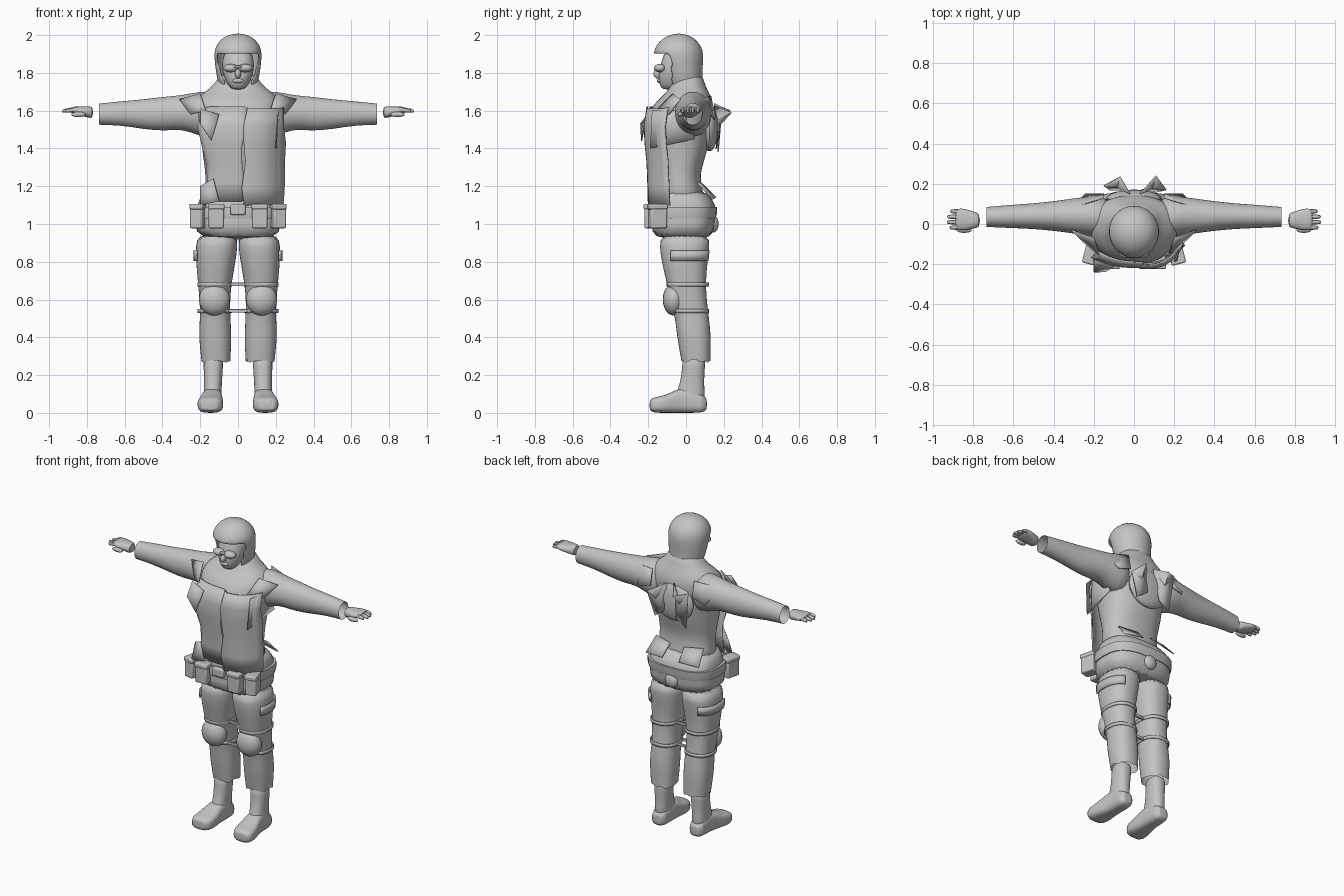
import bpy
import bmesh
import math
import random
from mathutils import Vector

random.seed(4)
if "Cube" in bpy.data.objects:
    bpy.data.objects.remove(bpy.data.objects["Cube"], do_unlink=True)

grey = bpy.data.materials.new("plain grey")
grey.use_nodes = True
grey.diffuse_color = (0.55, 0.55, 0.55, 1)
grey.node_tree.nodes["Principled BSDF"].inputs["Base Color"].default_value = grey.diffuse_color


def finish(name, bm, mirror=False, subdivide=0, thickness=0, bevel=0):
    """Turn a bmesh into a smooth grey object with its modifiers."""
    bmesh.ops.recalc_face_normals(bm, faces=bm.faces)
    mesh = bpy.data.meshes.new(name)
    bm.to_mesh(mesh)
    bm.free()
    mesh.materials.append(grey)
    obj = bpy.data.objects.new(name, mesh)
    bpy.context.collection.objects.link(obj)
    if mirror:
        obj.modifiers.new("mirror", 'MIRROR').use_mirror_merge = False
    if thickness:
        solid = obj.modifiers.new("thickness", 'SOLIDIFY')
        solid.thickness = thickness
        solid.offset = 0
    if bevel:
        edge = obj.modifiers.new("bevel", 'BEVEL')
        edge.width = bevel
        edge.segments = 2
    if subdivide:
        sub = obj.modifiers.new("subdivision", 'SUBSURF')
        sub.levels = sub.render_levels = subdivide
    bpy.ops.object.select_all(action='DESELECT')
    obj.select_set(True)
    bpy.context.view_layer.objects.active = obj
    bpy.ops.object.shade_smooth_by_angle(angle=math.radians(40))
    return obj


def loft(name, axis, rows, sides=24, power=2.3, caps=(True, True), ragged=0, cut=None, **options):
    """Skin rounded cross-sections; a row is position, then low/high on the two other axes."""
    bm = bmesh.new()
    rings = []
    for index, (pos, a0, a1, b0, b1) in enumerate(rows):
        ring = []
        for k in range(sides):
            angle = math.tau * k / sides
            c, s = math.cos(angle), math.sin(angle)
            a = (a0 + a1) / 2 + (a1 - a0) / 2 * math.copysign(abs(c) ** (2 / power), c)
            b = (b0 + b1) / 2 + (b1 - b0) / 2 * math.copysign(abs(s) ** (2 / power), s)
            p = pos + (random.uniform(-ragged, ragged) if index == 0 else 0)
            ring.append(bm.verts.new({'x': (p, a, b), 'y': (a, p, b), 'z': (a, b, p)}[axis]))
        rings.append(ring)
    for low, high in zip(rings, rings[1:]):
        for k in range(sides):
            n = (k + 1) % sides
            bm.faces.new((low[k], low[n], high[n], high[k]))
    for ring, capped in zip((rings[0], rings[-1]), caps):
        if capped:
            bm.faces.new(ring)
    if cut:
        doomed = [f for f in bm.faces if cut(f.calc_center_median())]
        bmesh.ops.delete(bm, geom=doomed, context='FACES')
    return finish(name, bm, **options)


def sheet(name, rows, bend_left, bend_right, columns=10):
    """Curved cloth panel with torn sides; a row is height, left x, right x, front y."""
    bm = bmesh.new()
    grid = []
    for z, x0, x1, y in rows:
        line = []
        for k in range(columns + 1):
            t = k / columns
            bend = bend_left * (1 - t) ** 3 + bend_right * t ** 3
            tear = random.uniform(-0.012, 0.012) if k in (0, columns) else 0
            line.append(bm.verts.new((x0 + (x1 - x0) * t + tear, y + bend, z + tear)))
        grid.append(line)
    for low, high in zip(grid, grid[1:]):
        for k in range(columns):
            bm.faces.new((low[k], low[k + 1], high[k + 1], high[k]))
    return finish(name, bm, thickness=0.008)


def scrap(name, points, **options):
    """Torn scrap of cloth, fanned around its middle."""
    bm = bmesh.new()
    rim = [bm.verts.new(p) for p in points]
    middle = bm.verts.new(sum((v.co for v in rim), Vector()) / len(rim))
    for a, b in zip(rim, rim[1:] + rim[:1]):
        bm.faces.new((a, b, middle))
    return finish(name, bm, thickness=0.006, **options)


def box(name, center, size, turn=0, bevel=0.008, mirror=False):
    bm = bmesh.new()
    bmesh.ops.create_cube(bm, size=1)
    for v in bm.verts:
        v.co = Vector(v.co) * Vector(size)
    obj = finish(name, bm, bevel=bevel)
    obj.location = center
    obj.rotation_euler.z = turn
    return obj


def ball(name, center, radii, mirror=False):
    bm = bmesh.new()
    bmesh.ops.create_uvsphere(bm, u_segments=20, v_segments=12, radius=1)
    for v in bm.verts:
        v.co = Vector(v.co) * Vector(radii) + Vector(center)
    return finish(name, bm, mirror=mirror)


# Torso and neck
loft("torso", 'z', [
    (1.08, -.20, .20, -.15, .12), (1.20, -.17, .19, -.14, .08), (1.28, -.175, .19, -.14, .075),
    (1.38, -.19, .20, -.18, .115), (1.5, -.2, .21, -.205, .13), (1.6, -.22, .22, -.195, .15),
    (1.66, -.22, .22, -.15, .14), (1.7, -.18, .18, -.10, .12), (1.74, -.12, .12, -.08, .10),
    (1.8, -.1, .1, -.05, .085)], subdivide=1)
loft("jacket_skirt", 'z', [
    (.915, -.225, .225, -.185, .15), (1, -.225, .225, -.18, .15), (1.08, -.22, .22, -.175, .16),
    (1.12, -.21, .21, -.17, .15), (1.19, -.18, .2, -.15, .09)], power=2.8, ragged=.006, subdivide=1)
loft("belt", 'z', [(1.03, -.228, .228, -.185, .157), (1.055, -.232, .232, -.19, .163),
                   (1.09, -.23, .23, -.185, .165)], power=2.8)

# Torn vest panels
sheet("vest_left_panel", [(1.1, .04, .24, -.195), (1.2, .03, .24, -.2), (1.32, .03, .235, -.205),
                          (1.42, .025, .24, -.215), (1.52, .04, .245, -.22), (1.61, .04, .235, -.205)], 0, .11)
sheet("vest_right_panel", [(1.12, -.18, .04, -.18), (1.22, -.165, .03, -.19), (1.32, -.16, .03, -.195),
                           (1.42, -.19, .03, -.21), (1.52, -.21, .04, -.215), (1.62, -.17, .06, -.19)], .05, 0)
scrap("vest_side_scrap", [(.2, -.19, 1.4), (.225, .05, 1.45), (.235, -.02, 1.6), (.215, -.18, 1.6)])
scrap("chest_scrap", [(-.2, -.18, 1.61), (-.1, -.21, 1.58), (-.14, -.235, 1.44), (-.2, -.24, 1.53)])
scrap("lower_front_scrap", [(-.2, -.15, 1.2), (-.13, -.2, 1.24), (-.1, -.2, 1.12), (-.2, -.19, 1.1)])
scrap("shoulder_scrap", [(.2, -.07, 1.69), (.31, -.03, 1.66), (.25, -.09, 1.58), (.17, -.16, 1.6)], mirror=True)
scrap("back_shoulder_scrap", [(.15, .13, 1.68), (.31, .08, 1.66), (.24, .15, 1.55), (.15, .15, 1.58)], mirror=True)

# Torn pack on the back
ball("back_pad", (0, .125, 1.51), (.14, .045, .125))
scrap("back_left_flap", [(.03, .15, 1.63), (.11, .24, 1.59), (.16, .17, 1.55), (.11, .16, 1.4), (.04, .17, 1.45)])
scrap("back_right_flap", [(-.02, .15, 1.64), (-.07, .235, 1.6), (-.15, .19, 1.62), (-.12, .17, 1.38), (-.05, .17, 1.43)])
for side in (-1, 1):
    scrap("lower_back_scrap", [(side * .05, .09, 1.21), (side * .17, .06, 1.22), (side * .19, .14, 1.13), (side * .06, .16, 1.14)])

# Belt pouches
for side in (-1, 1):
    box("front_pouch", (side * .115, -.19, 1.035), (.08, .06, .115))
    box("front_pouch_lid", (side * .115, -.192, 1.092), (.088, .066, .03))
    box("side_pouch", (side * .212, -.15, 1.035), (.068, .09, .115), turn=side * .25)
    box("side_pouch_lid", (side * .212, -.152, 1.092), (.074, .098, .03), turn=side * .25)
box("buckle_pouch", (0, -.195, 1.075), (.08, .035, .055))
ball("back_pouch", (0, .145, 1), (.045, .028, .045))

# Helmet with open front
loft("helmet", 'z', [
    (1.72, -.09, .09, -.09, .085), (1.78, -.108, .108, -.11, .08), (1.84, -.115, .115, -.135, .083),
    (1.9, -.122, .122, -.168, .088), (1.94, -.113, .113, -.155, .076), (1.975, -.086, .086, -.125, .045),
    (1.995, -.052, .052, -.085, .01), (2.002, -.012, .012, -.05, -.025)],
    sides=32, power=2, caps=(False, True), cut=lambda c: c.y < -.075 and c.z < 1.88, subdivide=1, thickness=.012)

# Face, nose and glasses
loft("face", 'z', [
    (1.71, -.03, .03, -.125, -.05), (1.735, -.055, .055, -.14, 0), (1.78, -.075, .075, -.148, .03),
    (1.82, -.085, .085, -.14, .04), (1.86, -.085, .085, -.13, .04), (1.93, -.07, .07, -.11, .03)], subdivide=1)
ball("nose", (0, -.148, 1.795), (.016, .024, .026))
ball("mouth", (0, -.142, 1.758), (.03, .012, .012))
ball("glasses_lens", (.038, -.138, 1.825), (.04, .032, .022), mirror=True)
box("glasses_bridge", (0, -.158, 1.832), (.04, .02, .012), bevel=.004)

# Sleeves, open at the wrist
loft("sleeve", 'x', [
    (.735, -.015, .085, 1.525, 1.638), (.62, -.02, .095, 1.522, 1.65), (.5, -.025, .103, 1.502, 1.66),
    (.39, -.035, .115, 1.49, 1.675), (.29, -.05, .13, 1.505, 1.682), (.2, -.06, .14, 1.46, 1.705),
    (.1, -.08, .13, 1.45, 1.7)], power=2, caps=(False, True), mirror=True, subdivide=1)

# Hands
loft("palm", 'x', [
    (.765, -.02, .055, 1.555, 1.625), (.8, -.022, .062, 1.565, 1.622), (.84, -.035, .078, 1.575, 1.622),
    (.875, -.03, .078, 1.585, 1.622), (.89, -.02, .07, 1.592, 1.616)], sides=16, mirror=True, subdivide=1)
for k, tip in enumerate((.918, .932, .93, .915)):
    y = -.018 + k * .027
    loft("finger", 'x', [(.86, y - .013, y + .013, 1.59, 1.62), (tip - .012, y - .012, y + .012, 1.588, 1.612),
                         (tip, y - .007, y + .007, 1.588, 1.604)], sides=8, mirror=True, subdivide=1)
ball("thumb", (.845, -.03, 1.58), (.038, .014, .014), mirror=True)

# Trouser legs with torn cuffs
loft("trouser_leg", 'z', [
    (.275, .04, .195, -.025, .13), (.33, .037, .2, -.035, .13), (.42, .035, .208, -.05, .132),
    (.52, .04, .2, -.06, .12), (.6, .042, .205, -.085, .11), (.7, .032, .213, -.105, .105),
    (.8, .012, .223, -.13, .115), (.88, .002, .225, -.14, .125), (.95, 0, .215, -.14, .13)],
    caps=(False, True), ragged=.012, mirror=True, subdivide=1)
ball("knee_pad", (.125, -.065, .6), (.082, .058, .085), mirror=True)
for height in (.68, .54):
    loft("knee_strap", 'z', [(height - .01, .034, .212, -.1 if height > .6 else -.068, .118),
                             (height + .01, .034, .212, -.1 if height > .6 else -.068, .118)],
         caps=(False, False), thickness=.006, mirror=True)
    for y in (-.03, .04):
        box("leg_link_bar", (0, y, height), (.1, .012, .018), bevel=.003)

# Thigh holster strap on the outer side
loft("thigh_patch", 'z', [(.805, .0, .231, -.14, .125), (.86, .0, .233, -.142, .13)], sides=48,
     caps=(False, False), cut=lambda c: c.x < .16 or c.y < -.075, thickness=.008, mirror=True)

# Boots
loft("boot_shaft", 'z', [
    (.05, .085, .185, -.06, .1), (.1, .088, .182, -.055, .1), (.16, .085, .18, -.03, .095),
    (.24, .08, .182, -.02, .1), (.31, .075, .185, -.02, .105)], mirror=True, subdivide=1)
loft("boot_foot", 'y', [
    (.112, .105, .165, .015, .075), (.09, .085, .185, 0, .1), (0, .085, .185, 0, .14),
    (-.06, .082, .198, 0, .12), (-.11, .076, .213, 0, .092), (-.165, .08, .217, 0, .085),
    (-.195, .105, .2, .01, .07)], power=3, mirror=True, subdivide=1)
